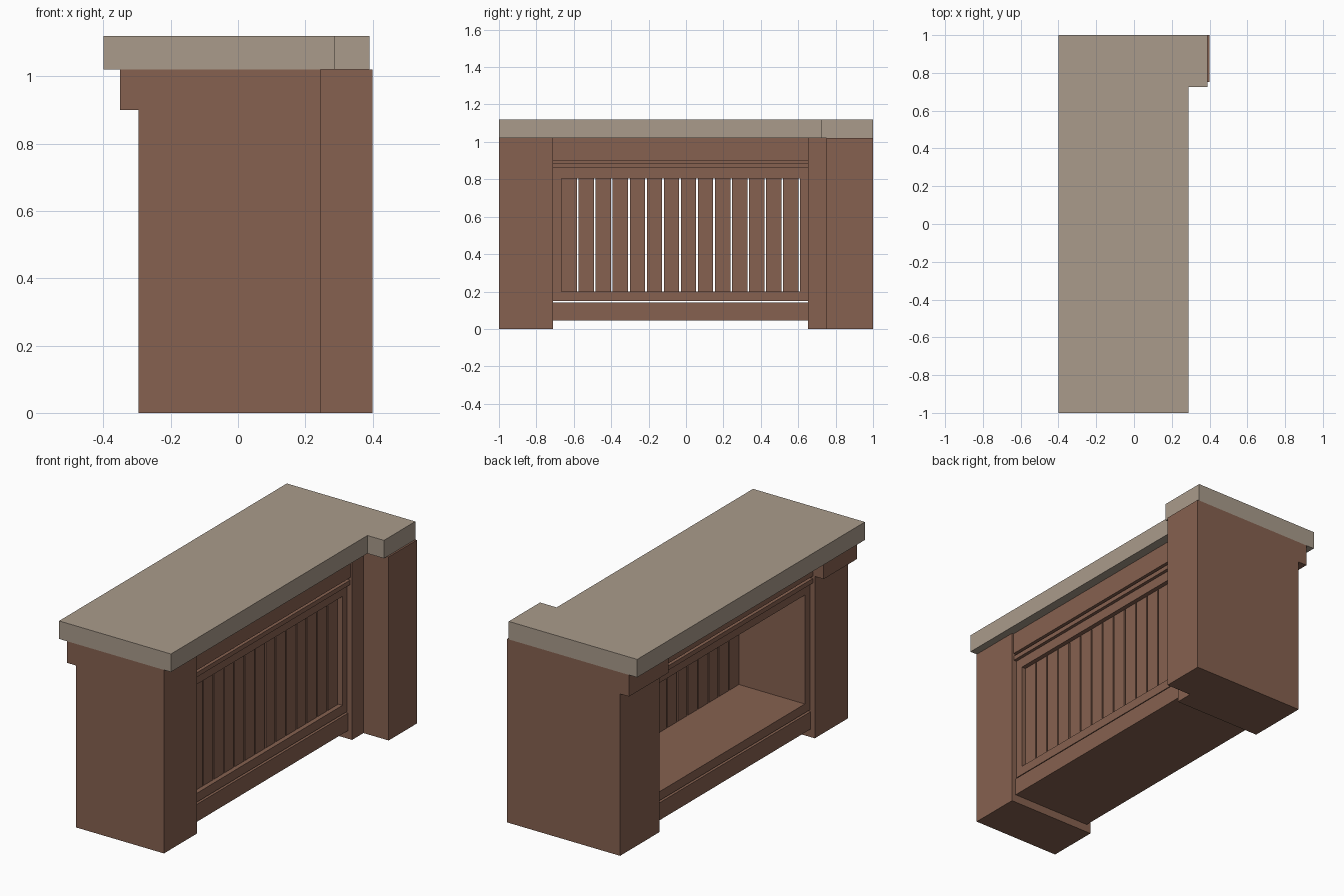
import bpy
import bmesh

if "Cube" in bpy.data.objects:
    bpy.data.objects.remove(bpy.data.objects["Cube"])


def material(name, color):
    m = bpy.data.materials.new(name)
    m.diffuse_color = (*color, 1)
    m.use_nodes = True
    m.node_tree.nodes["Principled BSDF"].inputs["Base Color"].default_value = m.diffuse_color
    return m


WOOD = material("brown_wood", (0.24, 0.12, 0.08))
STONE = material("beige_stone", (0.40, 0.33, 0.26))


def prism(name, profile, offset, mat):
    """Extrude a closed 3D profile along an offset vector."""
    bm = bmesh.new()
    face = bm.faces.new([bm.verts.new(p) for p in profile])
    ext = bmesh.ops.extrude_face_region(bm, geom=[face], use_keep_orig=True)
    verts = [g for g in ext["geom"] if isinstance(g, bmesh.types.BMVert)]
    bmesh.ops.translate(bm, verts=verts, vec=offset)
    bmesh.ops.recalc_face_normals(bm, faces=bm.faces)
    mesh = bpy.data.meshes.new(name)
    bm.to_mesh(mesh)
    bm.free()
    mesh.materials.append(mat)
    obj = bpy.data.objects.new(name, mesh)
    bpy.context.collection.objects.link(obj)
    return obj


def box(name, x0, x1, y0, y1, z0, z1, mat=WOOD):
    base = [(x0, y0, z0), (x1, y0, z0), (x1, y1, z0), (x0, y1, z0)]
    return prism(name, base, (0, 0, z1 - z0), mat)


# Countertop with a jog over the corner pillar
plan = [(-0.4, -1), (0.288, -1), (0.288, 0.725), (0.39, 0.725), (0.39, 1), (-0.4, 1)]
prism("countertop", [(x, y, 1.02) for x, y in plan], (0, 0, 0.1), STONE)

# End pillars with a ledge under the back of the top
side = [(-0.295, 0), (0.245, 0), (0.245, 1.02), (-0.35, 1.02), (-0.35, 0.9), (-0.295, 0.9)]
for name, y0, y1 in (("near_pillar", -1, -0.71), ("far_pillar", 0.652, 1)):
    prism(name, [(x, y0, z) for x, z in side], (0, y1 - y0, 0), WOOD)
box("corner_post", 0.245, 0.4, 0.752, 1, 0, 1.02)

# Horizontal boards between the pillars: inset from pillar faces, z range
Y0, Y1 = -0.71, 0.652
for name, inset, z0, z1 in (
    ("base_board", 0.025, 0.045, 0.142),
    ("bottom_rail", 0.03, 0.15, 0.2),
    ("upper_rail", 0.03, 0.805, 0.86),
    ("trim_strip", 0.012, 0.86, 0.885),
    ("trim_recess", 0.03, 0.885, 0.9),
    ("top_rail", 0.01, 0.9, 1.02),
):
    box(name, -0.295 + inset, 0.245 - inset, Y0, Y1, z0, z1)

# Side cheeks of the open cabinet
S0, S1 = -0.665, 0.61
box("near_cheek", -0.265, 0.215, Y0, S0, 0.2, 0.805)
box("far_cheek", -0.265, 0.215, S1, Y1, 0.2, 0.805)

# Vertical slats closing the front, with narrow gaps
COUNT, GAP = 14, 0.009
pitch = (S1 - S0) / COUNT
for i in range(COUNT):
    y = S0 + i * pitch
    box(f"slat_{i + 1}", 0.14, 0.19, y, y + pitch - GAP, 0.2, 0.805)
